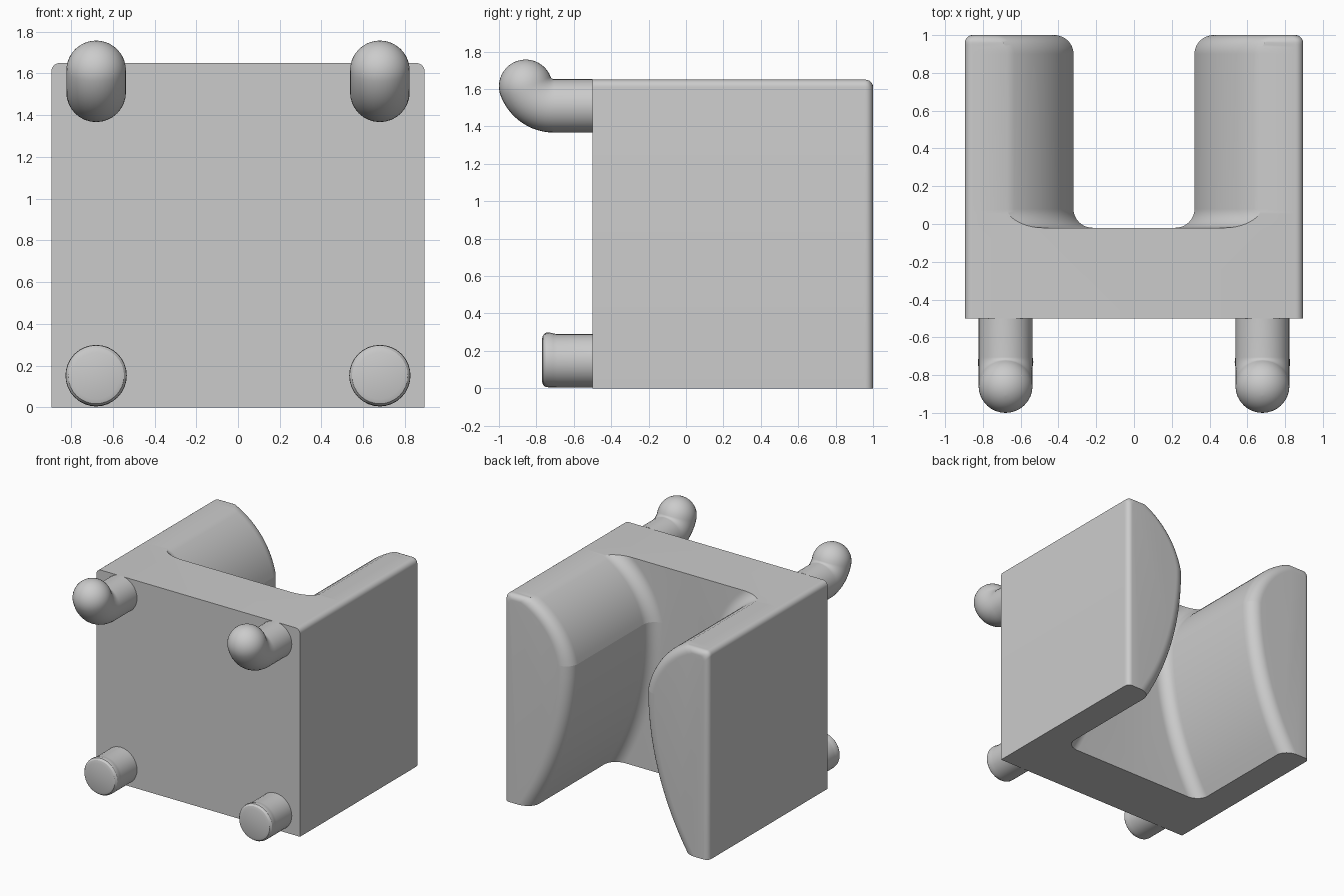
import bpy, bmesh
from math import sin, cos, asin, sqrt, pi, radians

if "Cube" in bpy.data.objects:
    bpy.data.objects.remove(bpy.data.objects["Cube"], do_unlink=True)

grey = bpy.data.materials.new("plain grey")
grey.use_nodes = True
COLOUR = (0.6, 0.6, 0.6, 1)
grey.diffuse_color = COLOUR
grey.node_tree.nodes["Principled BSDF"].inputs["Base Color"].default_value = COLOUR

HALF, TOP, FRONT, FLOOR, BACK = 0.895, 1.65, -0.5, -0.02, 1.0
GRIP, WAIST = 0.32, 1.2            # narrowest half gap and its height
R_UP, UP_X, UP_Z = 0.653, 0.959, 1.064   # upper inner arc and its centre
R_LOW = 2.29                       # lower inner arc, upright at the waist
FILLET, EDGE = 0.1, 0.04           # large and small roundings
ARC = 14                           # segments in each inner arc


def finish(name, bm):
    """Turn a half model into a mirrored, smooth-shaded object."""
    bmesh.ops.recalc_face_normals(bm, faces=bm.faces)
    mesh = bpy.data.meshes.new(name)
    bm.to_mesh(mesh)
    bm.free()
    mesh.materials.append(grey)
    obj = bpy.data.objects.new(name, mesh)
    bpy.context.collection.objects.link(obj)
    bpy.ops.object.select_all(action="DESELECT")
    obj.select_set(True)
    bpy.context.view_layer.objects.active = obj
    bpy.ops.object.shade_smooth_by_angle(angle=radians(30))
    mirror = obj.modifiers.new("mirror", "MIRROR")
    mirror.use_clip = True


def outer(d):
    """Outer side and rounded top corner, from the bottom upwards."""
    pts = [(HALF - d, 0)]
    for i in range(7):
        a = pi / 2 * i / 6
        pts.append((HALF - d - EDGE + EDGE * cos(a), TOP - d - EDGE + EDGE * sin(a)))
    return pts


def inner(d, edge):
    """Bulging inner face moved inwards by d, from the top downwards."""
    ease = max(0, d - edge) / 2    # the end rounding shrinks towards the top
    high = asin((TOP - edge - UP_Z) / (R_UP - d + ease))
    waist = asin((WAIST - UP_Z) / (R_UP - d))
    s = R_LOW - d
    low = asin(WAIST / s)
    pts = []
    for i in range(ARC + 1):
        f = i / ARC
        a = high + (waist - high) * f
        r = R_UP - d + ease * (1 - f)
        pts.append((UP_X - r * cos(a), UP_Z + r * sin(a)))
    for i in range(1, ARC + 1):
        a = low * i / ARC
        pts.append((GRIP + R_LOW - s * cos(a), WAIST - s * sin(a)))
    return pts


# Body: back plate and one arm, mirrored
bm = bmesh.new()
stations = []
STEPS = 12
for i in range(STEPS + 1):         # hollow corner at the plate
    a = pi / 2 * i / STEPS
    stations.append((FLOOR + FILLET * (1 - cos(a)), -FILLET * (1 - sin(a))))
for i in range(STEPS + 1):         # rounded end of the arm
    a = pi / 2 * i / STEPS
    stations.append((BACK - FILLET * (1 - sin(a)), FILLET * (1 - cos(a))))

rings = []
for y, d in stations:
    t = max(0, y - (BACK - EDGE))
    edge = EDGE - sqrt(max(0, EDGE ** 2 - t ** 2))
    section = outer(edge) + inner(d, edge)
    rings.append([bm.verts.new((x, y, z)) for x, z in section])
for a, b in zip(rings, rings[1:]):
    for i in range(len(a)):
        j = (i + 1) % len(a)
        bm.faces.new((a[i], a[j], b[j], b[i]))
bm.faces.new(rings[-1])

side = [bm.verts.new((x, FRONT, z)) for x, z in outer(0)]
n = len(side)
for a, b in zip(rings, rings[1:]):  # crisp ridge at the waist
    bm.edges.get((a[n + ARC], b[n + ARC])).smooth = False
front_top, front_low, back_top, back_low = [
    bm.verts.new((0, y, z)) for y in (FRONT, FLOOR) for z in (TOP, 0)]
root = rings[0]
for i in range(n - 1):
    bm.faces.new((side[i], side[i + 1], root[i + 1], root[i]))
bm.faces.new(side + [front_top, front_low])
bm.faces.new((side[-1], front_top, back_top, root[n], root[n - 1]))
bm.faces.new((side[0], front_low, back_low, root[-1], root[0]))
bm.faces.new([back_top, back_low] + root[:n - 1:-1])
finish("holder_body", bm)


def peg(name, path, x=0.68, sides=32):
    """Tube through (y, z, tilt, radius) rings, closed at both ends."""
    bm = bmesh.new()
    loops = []
    for y, z, tilt, r in path:
        loop = []
        for k in range(sides):
            u = 2 * pi * k / sides
            v = r * sin(u)
            loop.append(bm.verts.new((x + r * cos(u), y + v * sin(tilt), z + v * cos(tilt))))
        loops.append(loop)
    for a, b in zip(loops, loops[1:]):
        for k in range(sides):
            m = (k + 1) % sides
            bm.faces.new((a[k], a[m], b[m], b[k]))
    bm.faces.new(loops[-1])
    bm.faces.new(loops[0])
    finish(name, bm)


# Upper hooks: straight root, tight upward bend, round tip
R = 0.143
BEND_Y, BEND_Z, BEND_R, SWEEP = -0.705, 1.673, 0.163, radians(69)
path = [(FRONT, BEND_Z - BEND_R, 0, R)]
for i in range(13):
    a = SWEEP * i / 12
    path.append((BEND_Y - BEND_R * sin(a), BEND_Z - BEND_R * cos(a), a, R))
tip_y, tip_z = path[-1][:2]
for i in range(1, 12):
    p = pi / 2 * i / 11.2
    path.append((tip_y - R * sin(p) * cos(SWEEP), tip_z + R * sin(p) * sin(SWEEP),
                 SWEEP, R * cos(p)))
peg("upper_hooks", path)

# Lower pegs: short stubs with a slight lip and softened end
peg("lower_pegs", [(FRONT, 0.147, 0, R), (-0.69, 0.147, 0, R), (-0.71, 0.149, 0, 0.144),
                   (-0.73, 0.152, 0, 0.147), (-0.75, 0.152, 0, 0.145),
                   (-0.764, 0.151, 0, 0.134), (-0.771, 0.15, 0, 0.112)])
